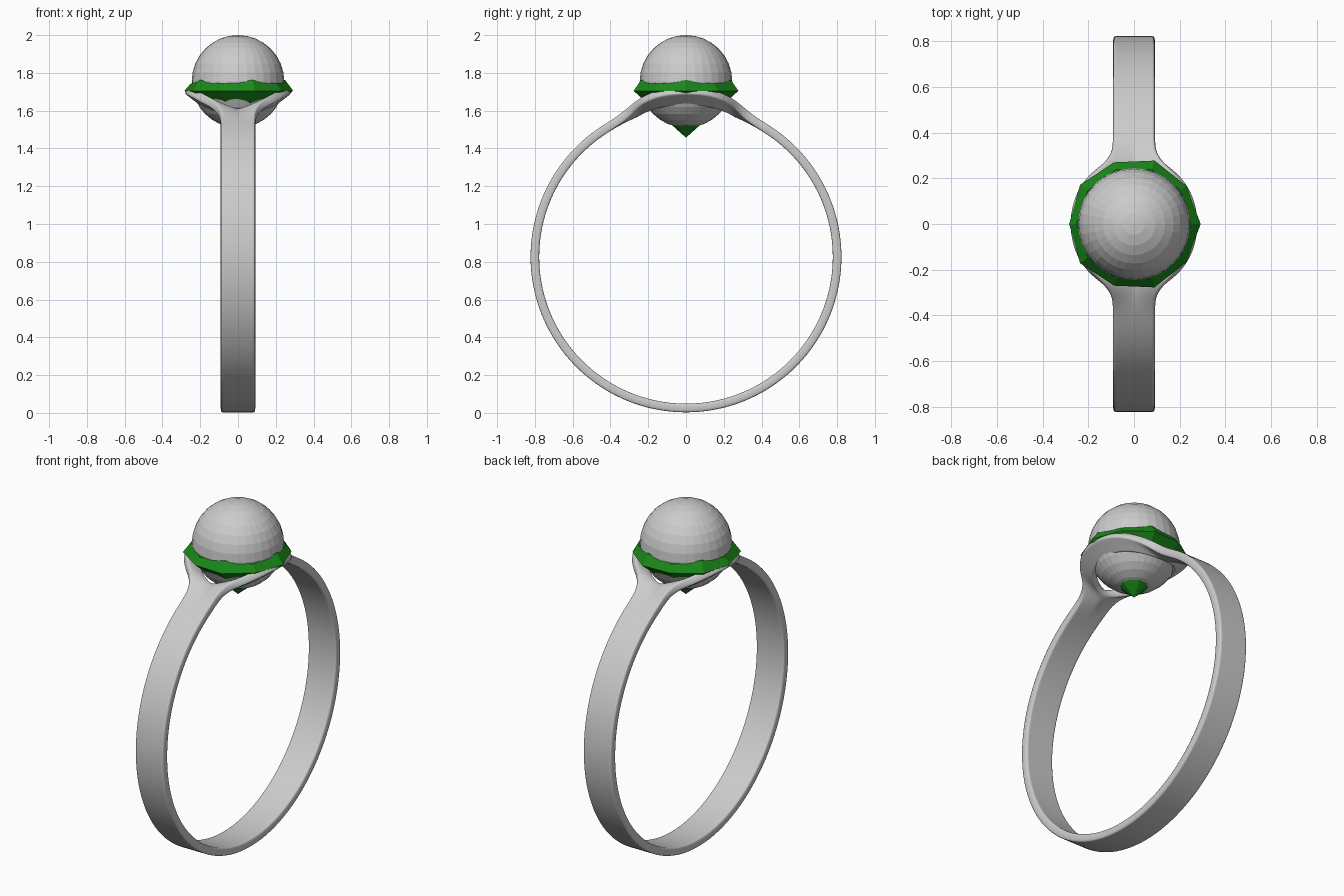
import bpy, bmesh
from math import sin, cos, pi, radians

if "Cube" in bpy.data.objects:
    bpy.data.objects.remove(bpy.data.objects["Cube"])


def make_object(name, verts, faces):
    mesh = bpy.data.meshes.new(name)
    mesh.from_pydata(verts, [], faces)
    bm = bmesh.new()
    bm.from_mesh(mesh)
    bmesh.ops.recalc_face_normals(bm, faces=bm.faces)
    bm.to_mesh(mesh)
    bm.free()
    ob = bpy.data.objects.new(name, mesh)
    bpy.context.collection.objects.link(ob)
    return ob


# Band: quarter strip of (inner edge, outer edge) stations, mirrored and thickened
R, CZ, W, T = 0.803, 0.826, 0.092, 0.046
stations = []
N = 18
for i in range(N + 1):
    a = radians(-90 + 153.4 * i / N)
    y, z = R * cos(a), CZ + R * sin(a)
    if i == 0:
        y = 0.0
    stations.append(((0, y, z), (W, y, z)))
# Shoulder that splits and flares into the open seat around the stone
stations += [
    ((0, 0.300, 1.572), (0.098, 0.310, 1.587)),
    ((0, 0.245, 1.592), (0.132, 0.265, 1.633)),
    ((0.100, 0.205, 1.606), (0.190, 0.220, 1.668)),
    ((0.165, 0.125, 1.635), (0.252, 0.130, 1.704)),
    ((0.192, 0, 1.648), (0.279, 0, 1.714)),
]
cols = (0, 0.15, 0.5, 0.85, 1)
C = len(cols)
verts = [tuple(p + (q - p) * u for p, q in zip(a, b)) for a, b in stations for u in cols]
faces = [(i * C + j, i * C + j + 1, (i + 1) * C + j + 1, (i + 1) * C + j)
         for i in range(len(stations) - 1) for j in range(C - 1)]
band = make_object("ring_band", verts, faces)
mirror = band.modifiers.new("Mirror", 'MIRROR')
mirror.use_axis = (True, True, False)
mirror.merge_threshold = 0.0005
solid = band.modifiers.new("Solidify", 'SOLIDIFY')
solid.thickness = T
solid.offset = 0
sub = band.modifiers.new("Subdivision", 'SUBSURF')
sub.levels = sub.render_levels = 2
for p in band.data.polygons:
    p.use_smooth = True

# Pearl: flat-shaded sphere
bpy.ops.mesh.primitive_uv_sphere_add(segments=32, ring_count=16, radius=0.245,
                                     location=(0, 0, 1.755))
bpy.context.object.name = "pearl"

# Faceted green gem: ten-sided girdle, five-fold crown, pointed base
verts = []
for i in range(10):
    a, even = i * pi / 5, i % 2 == 0
    r = 0.292 if even else 0.284
    verts.append((r * cos(a), r * sin(a), 1.705))
for i in range(10):
    a, even = i * pi / 5, i % 2 == 0
    r, z = (0.25, 1.762) if even else (0.252, 1.742)
    verts.append((r * cos(a), r * sin(a), z))
verts += [(0, 0, 1.775), (0, 0, 1.457)]
faces = []
for i in range(10):
    j = (i + 1) % 10
    faces += [(i, j, 10 + j, 10 + i), (10 + i, 10 + j, 20), (j, i, 21)]
gem = make_object("gem", verts, faces)
green = bpy.data.materials.new("gem_green")
green.diffuse_color = (0.01, 0.25, 0.01, 1)
green.use_nodes = True
green.node_tree.nodes["Principled BSDF"].inputs["Base Color"].default_value = green.diffuse_color
gem.data.materials.append(green)
